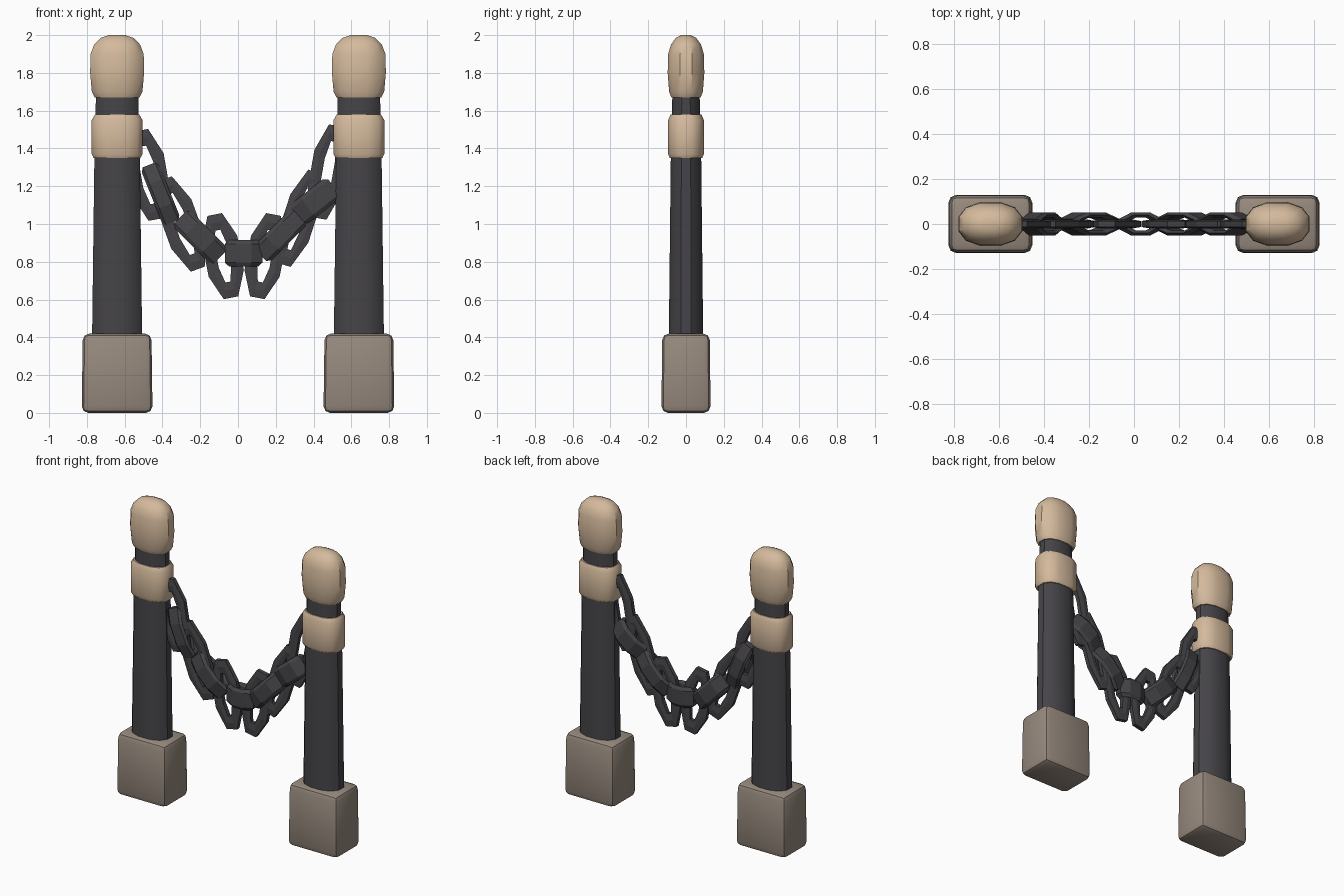
import bpy, bmesh, math
from mathutils import Vector

if "Cube" in bpy.data.objects:
    bpy.data.objects.remove(bpy.data.objects["Cube"])


def material(name, rgb):
    m = bpy.data.materials.new(name)
    m.diffuse_color = (*rgb, 1)
    m.use_nodes = True
    m.node_tree.nodes["Principled BSDF"].inputs["Base Color"].default_value = m.diffuse_color
    return m


IRON = material("dark_iron", (0.06, 0.057, 0.064))
TAN = material("tan_wood", (0.66, 0.49, 0.335))
STONE = material("grey_brown_stone", (0.31, 0.255, 0.21))


def finish(name, bm, mat, angle=None):
    bmesh.ops.recalc_face_normals(bm, faces=bm.faces)
    me = bpy.data.meshes.new(name)
    bm.to_mesh(me)
    bm.free()
    me.materials.append(mat)
    ob = bpy.data.objects.new(name, me)
    bpy.context.collection.objects.link(ob)
    if angle:
        bpy.ops.object.select_all(action='DESELECT')
        ob.select_set(True)
        bpy.context.view_layer.objects.active = ob
        bpy.ops.object.shade_smooth_by_angle(angle=math.radians(angle))
    return ob


def spow(v, e):
    return math.copysign(abs(v) ** e, v)


def stack(name, x, levels, mat, sides=12, power=0.9):
    """Solid with oval rings; levels are (z, half width x, half depth y)."""
    bm = bmesh.new()
    rings = []
    for z, rx, ry in levels:
        ring = []
        for k in range(sides):
            a = 2 * math.pi * (k + 0.5) / sides
            ring.append(bm.verts.new((x + rx * spow(math.cos(a), power),
                                      ry * spow(math.sin(a), power), z)))
        rings.append(ring)
    for lo, hi in zip(rings, rings[1:]):
        for k in range(sides):
            j = (k + 1) % sides
            bm.faces.new((lo[k], lo[j], hi[j], hi[k]))
    bm.faces.new(rings[0])
    bm.faces.new(rings[-1])
    return finish(name, bm, mat, 35)


def link(name, cx, cz, direction, half_len, half_wid, bar_u, bar_v, thick, edge_on):
    """Low-poly chain link, lying in the xz plane or turned on edge."""
    a = math.radians(direction)
    u = Vector((math.cos(a), 0, math.sin(a)))
    n = Vector((-math.sin(a), 0, math.cos(a)))
    y = Vector((0, 1, 0))
    v, w = (y, n) if edge_on else (n, y)
    c = Vector((cx, 0, cz))
    section = [(0, -0.7), (0, 0.7), (0.5, 1), (1, 0.7), (1, -0.7), (0.5, -1)]
    bm = bmesh.new()
    rings = []
    for k in range(8):
        t = math.pi * (k + 0.5) / 4
        p, q = math.cos(t) * 1.08, math.sin(t) * 1.08
        rings.append([bm.verts.new(c + u * p * (half_len - s * bar_u)
                                   + v * q * (half_wid - s * bar_v)
                                   + w * h * thick) for s, h in section])
    for k in range(8):
        r0, r1 = rings[k], rings[(k + 1) % 8]
        for i in range(6):
            j = (i + 1) % 6
            bm.faces.new((r0[i], r0[j], r1[j], r1[i]))
    return finish(name, bm, IRON)


# Two posts
for side, x in (("left", -0.64), ("right", 0.64)):
    # stone foot: bevelled, slightly tapered block
    bm = bmesh.new()
    bmesh.ops.create_cube(bm, size=1)
    for vert in bm.verts:
        taper = 0.97 if vert.co.z > 0 else 1.0
        vert.co = Vector((x + vert.co.x * 0.375 * taper,
                          vert.co.y * 0.26 * taper, 0.21 + vert.co.z * 0.42))
    bmesh.ops.bevel(bm, geom=bm.edges[:], offset=0.035, segments=2,
                    profile=0.5, affect='EDGES')
    finish(side + "_stone_foot", bm, STONE, 40)
    # iron shaft
    stack(side + "_shaft", x, [(0.38, 0.137, 0.094), (1.36, 0.124, 0.083),
                               (1.70, 0.115, 0.074)], IRON)
    # tan collar
    stack(side + "_collar", x, [(1.35, 0.128, 0.088), (1.37, 0.138, 0.097),
                                (1.55, 0.138, 0.097), (1.58, 0.120, 0.084)],
          TAN, power=0.75)
    # tan rounded head
    stack(side + "_head", x, [(1.67, 0.122, 0.080), (1.70, 0.138, 0.092),
                              (1.80, 0.147, 0.100), (1.90, 0.145, 0.097),
                              (1.95, 0.125, 0.082), (1.985, 0.090, 0.056),
                              (2.0, 0.045, 0.025)], TAN, power=0.85)

# Chain links seen face-on: x, z, angle, half length, half width
flat = [(-0.475, 1.26, -80, 0.24, 0.10), (-0.30, 1.00, -70, 0.255, 0.095),
        (-0.08, 0.83, -79, 0.225, 0.095), (0.145, 0.83, 79, 0.225, 0.095),
        (0.325, 1.03, 72, 0.26, 0.085), (0.475, 1.275, 80, 0.25, 0.09)]
for i, (x, z, d, l, wd) in enumerate(flat):
    link(f"flat_link_{i + 1}", x, z, d, l, wd, 0.085, 0.062, 0.019, False)

# Chain links turned on edge: x, z, angle, half length, half height
turned = [(-0.41, 1.16, -68, 0.165, 0.05), (-0.20, 0.93, -45, 0.15, 0.062),
          (0.03, 0.845, 0, 0.10, 0.07), (0.225, 0.94, 45, 0.15, 0.06),
          (0.41, 1.12, 38, 0.125, 0.068)]
for i, (x, z, d, l, h) in enumerate(turned):
    link(f"turned_link_{i + 1}", x, z, d, l, 0.052, 0.045, 0.024, h, True)
